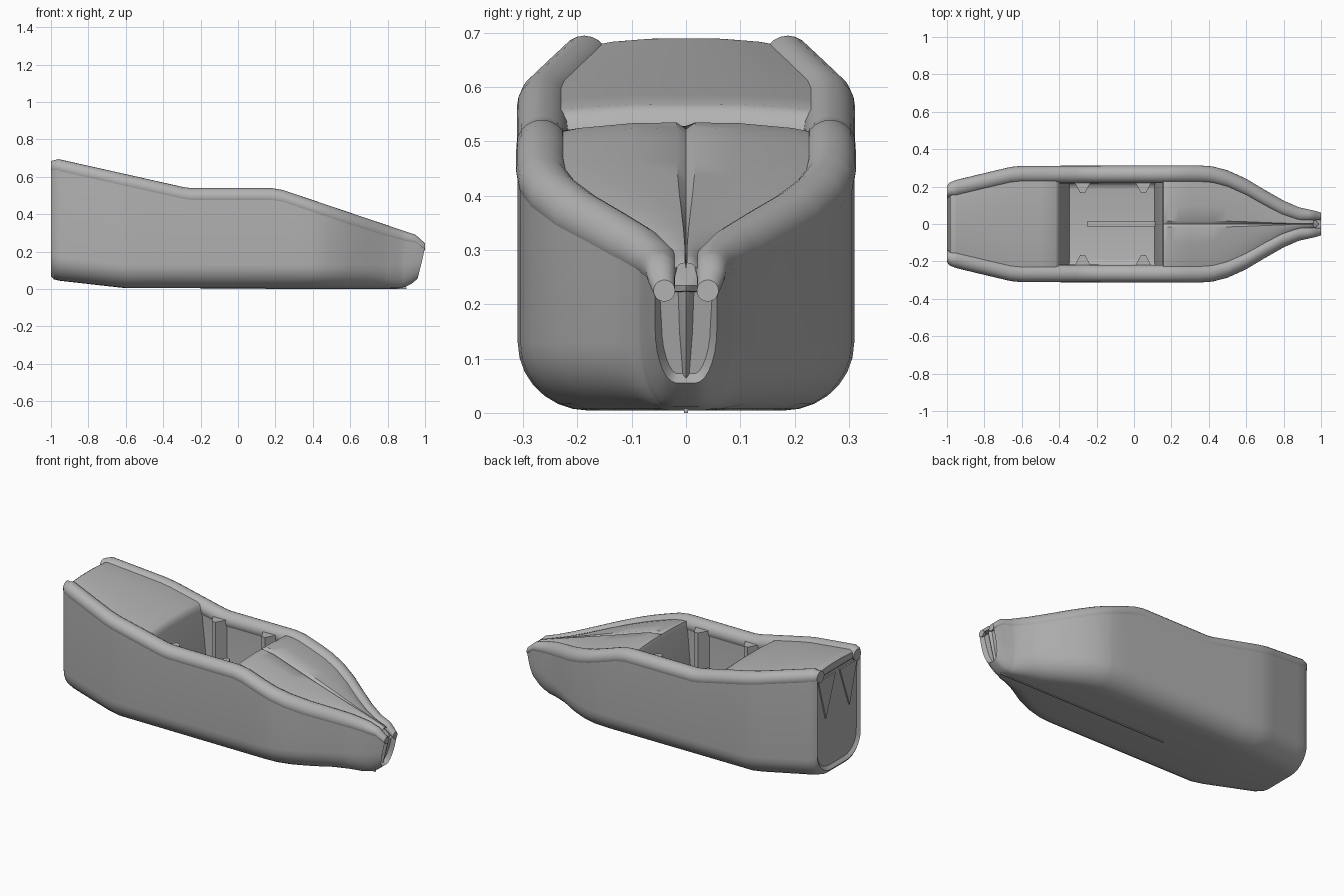
import bpy, bmesh, math

if "Cube" in bpy.data.objects:
    bpy.data.objects.remove(bpy.data.objects["Cube"])

grey = bpy.data.materials.new("plain grey")
grey.diffuse_color = (0.45, 0.45, 0.45, 1)
grey.use_nodes = True
grey.node_tree.nodes["Principled BSDF"].inputs["Base Color"].default_value = grey.diffuse_color

# Lines of the boat along its length: (x, value)
WIDTH = [(-1, .205), (-.985, .222), (-.95, .236), (-.8, .272), (-.66, .305), (-.6, .311),
         (.35, .313), (.42, .308), (.5, .287), (.6, .242), (.7, .182), (.8, .125),
         (.88, .09), (.97, .07), (1, .06)]
SHEER = [(-1, .685), (-.96, .695), (-.29, .545), (-.25, .54), (.18, .54), (.24, .53),
         (.95, .29), (1, .245)]
BOTTOM = [(-1, .07), (-.985, .052), (-.95, .044), (-.6, .005), (.85, .004), (.93, .012),
          (.97, .028), (1, .055)]
TUBE = [(-1, .034), (-.95, .047), (.6, .047), (.78, .044), (.9, .036), (1, .02)]
FLOOR = .05


def at(table, x):
    if x <= table[0][0]:
        return table[0][1]
    for (x0, v0), (x1, v1) in zip(table, table[1:]):
        if x <= x1:
            return v0 + (v1 - v0) * (x - x0) / (x1 - x0)
    return table[-1][1]


def stations(a, b):
    inner = {p[0] for t in (WIDTH, SHEER, BOTTOM, TUBE) for p in t}
    inner |= {round(-.9 + .1 * i, 3) for i in range(19)}
    return [a] + sorted(x for x in inner if a + .004 < x < b - .004) + [b]


def finish(name, bm, angle=35):
    mesh = bpy.data.meshes.new(name)
    bm.to_mesh(mesh)
    bm.free()
    ob = bpy.data.objects.new(name, mesh)
    bpy.context.collection.objects.link(ob)
    mesh.materials.append(grey)
    bpy.ops.object.select_all(action='DESELECT')
    ob.select_set(True)
    bpy.context.view_layer.objects.active = ob
    bpy.ops.object.shade_smooth_by_angle(angle=math.radians(angle))
    return ob


def loft(rings, closed=False, caps=False, up=None):
    """Skin a row of sections; up tells which way an open skin should face."""
    bm = bmesh.new()
    rows = [[bm.verts.new(p) for p in r] for r in rings]
    n = len(rows[0])
    for a, b in zip(rows, rows[1:]):
        for i in range(n if closed else n - 1):
            j = (i + 1) % n
            bm.faces.new((a[i], a[j], b[j], b[i]))
    ends = [bm.faces.new(rows[0]), bm.faces.new(rows[-1])] if caps else []
    bmesh.ops.recalc_face_normals(bm, faces=bm.faces)
    if up is not None:
        bm.normal_update()
        total = sum(f.normal.z * f.calc_area() for f in bm.faces)
        if (total > 0) != up:
            bmesh.ops.reverse_faces(bm, faces=bm.faces)
    bm.normal_update()
    return bm, ends


def solid(name, pts):
    """Small convex piece around a few corner points."""
    bm = bmesh.new()
    for p in pts:
        bm.verts.new(p)
    bmesh.ops.convex_hull(bm, input=bm.verts)
    bmesh.ops.recalc_face_normals(bm, faces=bm.faces)
    return finish(name, bm)


def rake(x, z):
    """Lean the stem back toward the keel."""
    k = max(0, (x - .85) / .15)
    return x - .25 * k * max(0, at(SHEER, x) - .03 - z)


# Hull: flat sides, rounded bilge, recessed panels at both ends
def hull_section(x):
    w, b = at(WIDTH, x) - .003, at(BOTTOM, x)
    top = at(SHEER, x) - at(TUBE, x)
    ry, rz = min(.13, w * .7), min(.125, (top - b) * .6)
    half = [(w, top)]
    for k in range(8):
        a = math.pi / 2 * k / 7
        half.append((w - ry + ry * math.cos(a), b + rz - rz * math.sin(a)))
    full = half + [(-y, z) for y, z in reversed(half)]
    return [(rake(x, z), y, z) for y, z in full]


bm, ends = loft([hull_section(x) for x in stations(-1, 1)], caps=True, up=False)
bmesh.ops.inset_individual(bm, faces=ends[:1], thickness=.02, depth=-.015)
bmesh.ops.inset_individual(bm, faces=ends[1:], thickness=.012, depth=-.025)
finish("hull", bm)

# Rolled gunwale on each side
for side, label in ((1, "left"), (-1, "right")):
    rings = []
    for x in stations(-1, 1):
        r = at(TUBE, x)
        cy, cz = at(WIDTH, x) - r, at(SHEER, x) - r
        rings.append([(x, side * (cy + r * math.cos(a)), cz + r * math.sin(a))
                      for a in (math.tau * i / 20 for i in range(20))])
    bm, _ = loft(rings, closed=True, caps=True)
    finish(label + "_gunwale", bm)


# Decks, each ending in a leaning bulkhead down to the cockpit floor
def deck_row(x, groove=0, camber=.012, z=None, drop=0):
    d = max(.01, at(WIDTH, x) - at(TUBE, x) - .02)
    top = at(SHEER, x) - .005
    row = []
    for t in (-1, -.8, -.4, -.07, 0, .07, .4, .8, 1):
        h = top - drop - camber * abs(t) ** 3 - (groove if t == 0 else 0)
        row.append((x, t * d, h if z is None else z))
    return row


rows = [deck_row(-.985, drop=.09), deck_row(-.984, drop=.006)]
rows += [deck_row(x) for x in stations(-.97, -.42)]
rows += [deck_row(-.405, drop=.008), deck_row(-.395, drop=.03), deck_row(-.345, z=FLOOR)]
finish("aft_deck", loft(rows, up=True)[0])

rows = [deck_row(.11, z=FLOOR), deck_row(.15, drop=.025), deck_row(.157, drop=.006)]
rows += [deck_row(x, groove=.012, camber=.02) for x in stations(.17, .96)]
finish("fore_deck", loft(rows, up=True)[0])


# Cockpit lining: side walls and floor
def lining(x):
    y, r = .225, .04
    half = [(y, at(SHEER, x) - .04)]
    for k in range(5):
        a = math.pi / 2 * k / 4
        half.append((y - r + r * math.cos(a), FLOOR + r - r * math.sin(a)))
    return [(x, s * p, z) for s, pts in ((1, half), (-1, half[::-1])) for p, z in pts]


finish("cockpit_lining", loft([lining(x) for x in stations(-.41, .165)], up=True)[0])

# Tapered ribs against the cockpit walls
for x in (-.275, .05):
    for s in (1, -1):
        top = at(SHEER, x) - .035
        solid("cockpit_rib", [(x + dx, s * y, z) for z in (FLOOR, top)
                              for dx, y in ((-.05, .235), (.05, .235), (-.025, .19),
                                            (.025, .19), (-.012, .165), (.012, .165))])


# Keel strips inside and underneath
def strip(name, x0, x1, half, z0, z1):
    solid(name, [(x, y, z) for x in (x0, x1) for y in (-half, half) for z in (z0, z1)])


strip("floor_keelson", -.25, .12, .014, FLOOR - .005, FLOOR + .02)
strip("keel_strip", -.2, .9, .004, 0, .008)

# Stem fin between the two bow lobes
solid("stem_fin", [(.88, -.035, .295), (.88, .035, .295), (.97, -.022, .235),
                   (.97, .022, .235), (.99, 0, .235), (.945, 0, .05),
                   (.91, -.012, .05), (.91, .012, .05)])

# Triangular folds on the transom
for s in (1, -1):
    solid("transom_fold", [(x, s * y, z) for x in (-.993, -.984)
                           for y, z in ((.18, .62), (.02, .62), (.11, .38))])
